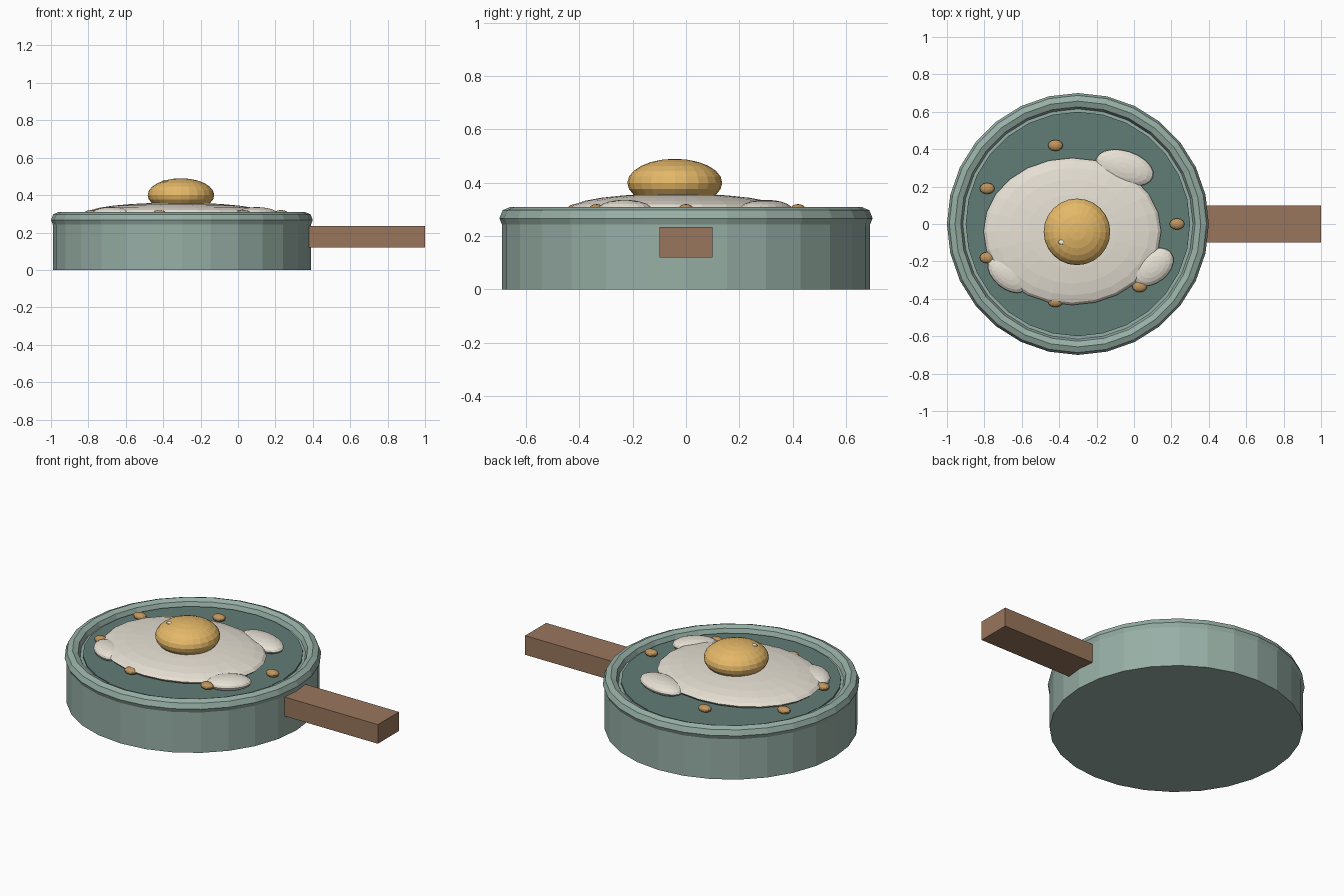
import bpy
from math import radians

if "Cube" in bpy.data.objects:
    bpy.data.objects.remove(bpy.data.objects["Cube"])

PAN_X = -0.3
SIDES = 28


def material(name, rgb):
    m = bpy.data.materials.new(name)
    m.diffuse_color = (*rgb, 1)
    m.use_nodes = True
    m.node_tree.nodes["Principled BSDF"].inputs["Base Color"].default_value = m.diffuse_color
    return m


enamel = material("enamel", (0.31, 0.43, 0.38))
dark = material("dark_enamel", (0.12, 0.20, 0.18))
wood = material("wood", (0.32, 0.18, 0.11))
white = material("white", (0.80, 0.75, 0.66))
yellow = material("yellow", (0.78, 0.48, 0.14))
brown = material("brown", (0.53, 0.30, 0.11))
shine = material("shine", (0.95, 0.90, 0.78))


def finish(name, mat):
    ob = bpy.context.object
    ob.name = name
    ob.data.materials.append(mat)
    return ob


def disc(name, mat, radius, z0, z1):
    bpy.ops.mesh.primitive_cylinder_add(vertices=SIDES, radius=radius, depth=z1 - z0,
                                        location=(PAN_X, 0, (z0 + z1) / 2))
    return finish(name, mat)


def blob(name, mat, loc, size, turn=0, segments=24, rings=12):
    bpy.ops.mesh.primitive_uv_sphere_add(segments=segments, ring_count=rings, radius=1,
                                         location=loc, rotation=(0, 0, radians(turn)))
    bpy.context.object.scale = size
    return finish(name, mat)


# Pan: solid body, rolled rim, dark cooking surface
disc("pan_body", enamel, 0.69, 0, 0.27)
disc("pan_floor", dark, 0.60, 0.25, 0.28)
bpy.ops.mesh.primitive_torus_add(major_segments=SIDES, minor_segments=8,
                                 major_radius=0.657, minor_radius=0.043,
                                 location=(PAN_X, 0, 0.267))
finish("pan_rim", enamel)

# Square handle
bpy.ops.mesh.primitive_cube_add(size=1, location=(0.6875, 0, 0.1775))
bpy.context.object.scale = (0.625, 0.2, 0.115)
finish("handle", wood)

# Egg white with three lobes
blob("egg_white", white, (-0.33, -0.04, 0.305), (0.475, 0.393, 0.055))
lobes = [(-0.05, 0.30, 0.16, 0.09, -18),
         (0.10, -0.23, 0.125, 0.085, 38),
         (-0.675, -0.27, 0.125, 0.075, -40)]
for i, (x, y, rx, ry, turn) in enumerate(lobes):
    blob(f"egg_white_lobe_{i + 1}", white, (x, y, 0.30), (rx, ry, 0.036), turn, 20, 10)

# Yolk and its small highlight
blob("yolk", yellow, (-0.305, -0.042, 0.40), (0.178, 0.178, 0.09))
blob("yolk_highlight", shine, (-0.388, -0.097, 0.473), (0.018, 0.014, 0.008), 0, 12, 6)

# Fat droplets around the egg
drops = [(-0.42, 0.42), (-0.785, 0.19), (-0.785, -0.18),
         (-0.42, -0.415), (0.03, -0.335), (0.23, 0.0)]
for i, (x, y) in enumerate(drops):
    blob(f"droplet_{i + 1}", brown, (x, y, 0.30), (0.04, 0.03, 0.02), 0, 12, 8)
